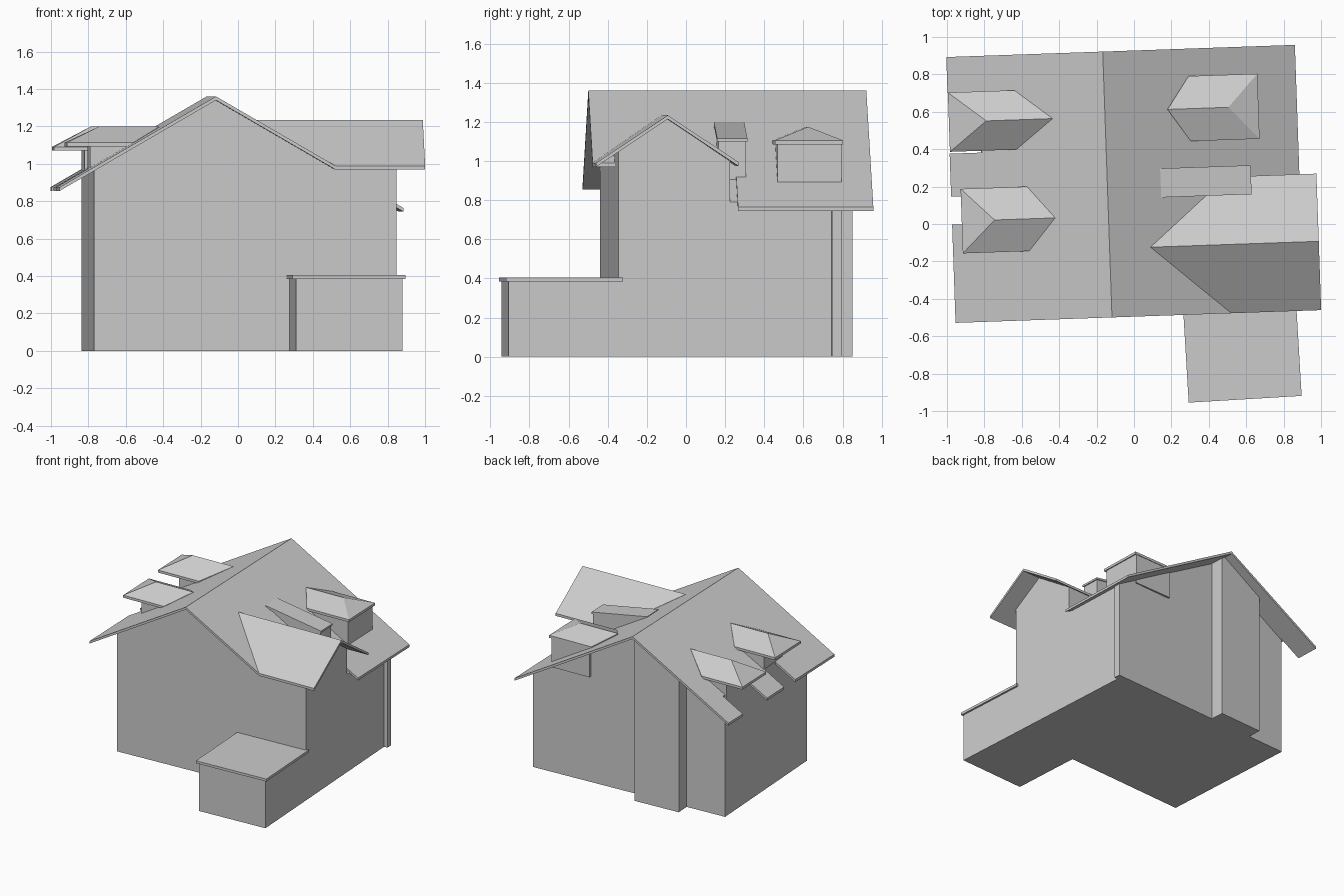
import bpy, bmesh, math
from mathutils import Matrix, Vector

cube = bpy.data.objects.get("Cube")
if cube:
    bpy.data.objects.remove(cube, do_unlink=True)

grey = bpy.data.materials.new("plain_grey")
grey.use_nodes = True
grey.diffuse_color = (0.6, 0.6, 0.6, 1)
grey.node_tree.nodes["Principled BSDF"].inputs["Base Color"].default_value = (0.6, 0.6, 0.6, 1)

# The roof and the walls are turned by slightly different angles
ROOF = Matrix.Rotation(math.radians(2.0), 4, 'Z')
WALL = Matrix.Translation((-0.77, -0.44, 0)) @ Matrix.Rotation(math.radians(3.4), 4, 'Z')

RIDGE_U, RIDGE_Z, PITCH = -0.135, 1.36, 0.58
CROSS_V, CROSS_Z, CROSS_PITCH = -0.127, 1.234, 0.665
FRONT, BACK = -0.495, 0.927
THICK = 0.02


def main_z(u):
    return RIDGE_Z - PITCH * abs(u - RIDGE_U)


def cross_z(v):
    return CROSS_Z - CROSS_PITCH * abs(v - CROSS_V)


def finish(name, bm, frame):
    bmesh.ops.recalc_face_normals(bm, faces=bm.faces)
    bm.transform(frame)
    mesh = bpy.data.meshes.new(name)
    bm.to_mesh(mesh)
    bm.free()
    mesh.materials.append(grey)
    obj = bpy.data.objects.new(name, mesh)
    bpy.context.collection.objects.link(obj)
    return obj


def extrude_into(bm, points, offset):
    face = bm.faces.new([bm.verts.new(p) for p in points])
    new = bmesh.ops.extrude_face_region(bm, geom=[face], use_keep_orig=True)["geom"]
    bmesh.ops.translate(bm, vec=offset, verts=[g for g in new if isinstance(g, bmesh.types.BMVert)])


def prism(name, points, offset, frame):
    bm = bmesh.new()
    extrude_into(bm, points, offset)
    return finish(name, bm, frame)


def block(name, x0, x1, y0, y1, z0, z1, frame):
    base = [(x0, y0, z0), (x1, y0, z0), (x1, y1, z0), (x0, y1, z0)]
    return prism(name, base, (0, 0, z1 - z0), frame)


def body(name, plan, planes):
    """Wall block whose top is trimmed by the undersides of a roof."""
    bm = bmesh.new()
    extrude_into(bm, [(x, y, 0) for x, y in plan], (0, 0, 1.6))
    bm.transform(WALL)
    for co, no in planes:
        cut = bmesh.ops.bisect_plane(
            bm, geom=bm.verts[:] + bm.edges[:] + bm.faces[:],
            plane_co=ROOF @ Vector(co), plane_no=ROOF.to_3x3() @ Vector(no), clear_outer=True)
        edges = [g for g in cut["geom_cut"] if isinstance(g, bmesh.types.BMEdge)]
        bmesh.ops.holes_fill(bm, edges=edges, sides=0)
    return finish(name, bm, Matrix.Identity(4))


# Walls, with a projecting bay at the back and a small corner pier
body("main_walls",
     [(0, 0), (1.62, 0), (1.62, 1.09), (1.65, 1.09), (1.65, 1.14),
      (0.71, 1.14), (0.71, 1.25), (0.33, 1.25), (0.33, 1.14), (0, 1.14)],
     [((RIDGE_U, 0, RIDGE_Z - 0.015), (side * PITCH, 0, 1)) for side in (-1, 1)])
body("cross_gable_walls", [(0.87, 0), (1.62, 0), (1.62, 0.57), (0.87, 0.57)],
     [((0, CROSS_V, CROSS_Z - 0.015), (0, side * CROSS_PITCH, 1)) for side in (-1, 1)])

# Main roof: the left eave is notched at the dormers, the right makes room for the cross gable
EAVE_L, EAVE_R, NOTCH = -0.972, 0.893, -0.80
VALLEY, CROSS_BACK = 0.503, 0.235
left = [(RIDGE_U, FRONT), (RIDGE_U, BACK), (EAVE_L, BACK)]
for a, b in ((0.735, 0.41), (0.18, 0.03)):
    left += [(EAVE_L, a), (NOTCH, a), (NOTCH, b), (EAVE_L, b)]
left.append((EAVE_L, FRONT))
right = [(RIDGE_U, FRONT), (VALLEY, FRONT), (VALLEY, CROSS_BACK),
         (EAVE_R, CROSS_BACK), (EAVE_R, BACK), (RIDGE_U, BACK)]
for name, outline in (("main_roof_left", left), ("main_roof_right", right)):
    prism(name, [(u, v, main_z(u)) for u, v in outline], (0, 0, -THICK), ROOF)

# Cross gable roof
for name, eave in (("cross_roof_front", FRONT), ("cross_roof_back", CROSS_BACK)):
    outline = [(0.084, CROSS_V), (0.984, CROSS_V), (0.984, eave), (VALLEY, eave)]
    prism(name, [(u, v, cross_z(v)) for u, v in outline], (0, 0, -THICK), ROOF)


def dormer_roof(name, outer, inner, hip, tip, v0, v1, eave, ridge):
    """Hipped roof that runs back into the main slope."""
    mid = (v0 + v1) / 2
    a, b = (outer, v0, eave), (outer, v1, eave)
    c, d = (inner, v1, eave), (inner, v0, eave)
    h, t = (hip, mid, ridge), (tip, mid, ridge)
    bm = bmesh.new()
    for panel in ((a, b, h), (b, c, t, h), (d, a, h, t)):
        bm.faces.new([bm.verts.new(p) for p in panel])
    bmesh.ops.remove_doubles(bm, verts=bm.verts, dist=0.0001)
    new = bmesh.ops.extrude_face_region(bm, geom=bm.faces[:], use_keep_orig=True)["geom"]
    bmesh.ops.translate(bm, vec=(0, 0, -THICK),
                        verts=[g for g in new if isinstance(g, bmesh.types.BMVert)])
    finish(name, bm, ROOF)


dormer_roof("left_front_dormer_roof", -0.92, -0.565, -0.744, -0.42, -0.125, 0.22, 1.113, 1.198)
dormer_roof("left_back_dormer_roof", -0.97, -0.615, -0.77, -0.415, 0.42, 0.737, 1.09, 1.198)
dormer_roof("right_dormer_roof", 0.687, 0.319, 0.526, 0.20, 0.432, 0.78, 1.105, 1.175)

# Dormer walls; the left pair is flush with the house wall
block("left_front_dormer_walls", 0, 0.25, 0.34, 0.60, 0.8, 1.1, WALL)
block("left_back_dormer_walls", 0, 0.25, 0.86, 1.12, 0.8, 1.08, WALL)
block("right_dormer_walls", 0.34, 0.672, 0.445, 0.772, 0.85, 1.095, ROOF)

# Shed dormer on the right slope
prism("shed_dormer", [(0.15, 0.145, 1.19), (0.625, 0.145, 1.1), (0.625, 0.145, 0.88),
                      (0.15, 0.145, 1.1)], (0, 0.14, 0), ROOF)
prism("shed_dormer_roof", [(0.15, 0.137, 1.2), (0.634, 0.137, 1.115), (0.634, 0.137, 1.1),
                           (0.15, 0.137, 1.18)], (0, 0.155, 0), ROOF)

# Flat-roofed porch
block("porch_walls", 1.048, 1.62, -0.565, 0.02, 0, 0.39, WALL)
block("porch_roof", 1.03, 1.635, -0.577, 0.02, 0.385, 0.405, WALL)
